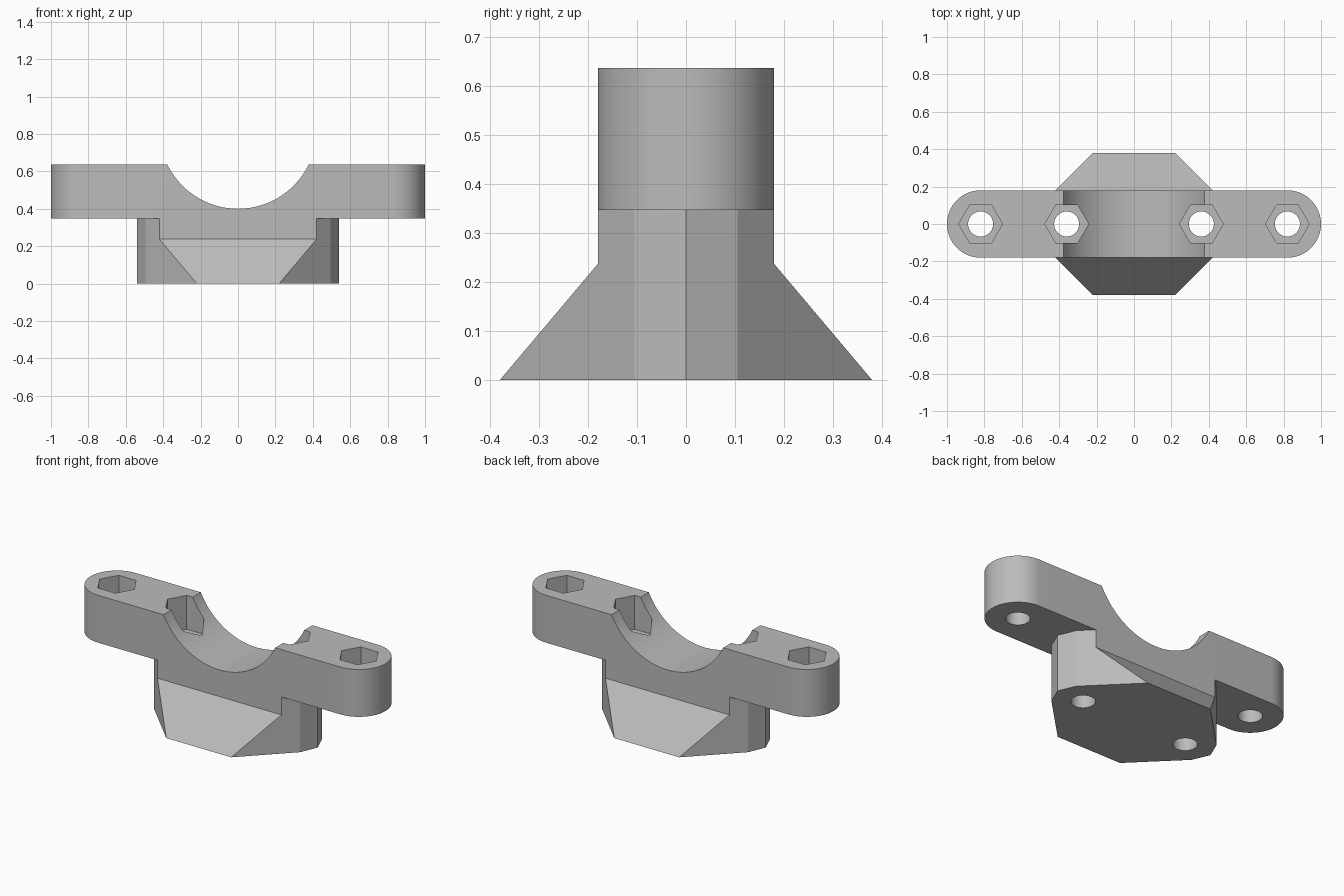
import bpy, bmesh, math

if "Cube" in bpy.data.objects:
    bpy.data.objects.remove(bpy.data.objects["Cube"], do_unlink=True)

BAR_BOTTOM, BAR_TOP = 0.347, 0.637
HALF_WIDTH = 0.18
POCKET_FLOOR = 0.43

grey = bpy.data.materials.new("plain grey")
grey.use_nodes = True
colour = (0.5, 0.5, 0.5, 1)
grey.diffuse_color = colour
grey.node_tree.nodes["Principled BSDF"].inputs["Base Color"].default_value = colour


def prism(name, outline, low, high, place):
    """Extrude a 2D outline from low to high; place maps (u, v, w) to a point."""
    bm = bmesh.new()
    face = bm.faces.new([bm.verts.new(place(u, v, low)) for u, v in outline])
    side = bmesh.ops.extrude_face_region(bm, geom=[face])["geom"]
    offset = place(0, 0, high - low)
    bmesh.ops.translate(bm, vec=offset,
                        verts=[g for g in side if isinstance(g, bmesh.types.BMVert)])
    bmesh.ops.recalc_face_normals(bm, faces=bm.faces)
    mesh = bpy.data.meshes.new(name)
    bm.to_mesh(mesh)
    bm.free()
    mesh.materials.append(grey)
    obj = bpy.data.objects.new(name, mesh)
    bpy.context.collection.objects.link(obj)
    return obj


def upright(u, v, w):
    return (u, v, w)


def along_x(u, v, w):
    return (w, u, v)


def along_y(u, v, w):
    return (u, w, v)


def arc(x, y, radius, start, end, steps):
    angles = [math.radians(start + (end - start) * i / steps) for i in range(steps + 1)]
    return [(x + radius * math.cos(a), y + radius * math.sin(a)) for a in angles]


def combine(target, tool, operation):
    """Apply a boolean and throw the tool away."""
    mod = target.modifiers.new("combine", "BOOLEAN")
    mod.operation, mod.object, mod.solver = operation, tool, "EXACT"
    bpy.context.view_layer.objects.active = target
    bpy.ops.object.modifier_apply(modifier=mod.name)
    bpy.data.objects.remove(tool, do_unlink=True)


# Foot: pointed footprint trimmed by a flared side profile
corner = [(0.22, 0.38), (0.495, 0.105)]
right = [(0.54, 0)] + [(x, y) for x, y in reversed(corner)]
left = [(-x, y) for x, y in corner] + [(-0.54, 0)]
front = [(-x, -y) for x, y in reversed(corner)] + [(x, -y) for x, y in corner]
foot = prism("foot", right + left + front, 0, 0.38, upright)
flare = [(-0.38, 0), (0.38, 0), (HALF_WIDTH, 0.237), (HALF_WIDTH, 0.5),
         (-HALF_WIDTH, 0.5), (-HALF_WIDTH, 0.237)]
combine(foot, prism("flare", flare, -1, 1, along_x), "INTERSECT")

# Clamp bar with rounded ends, joined to the foot
end_x = 1 - HALF_WIDTH
bar = prism("clamp_bracket",
            arc(end_x, 0, HALF_WIDTH, -90, 90, 32) + arc(-end_x, 0, HALF_WIDTH, 90, 270, 32),
            BAR_BOTTOM, BAR_TOP, upright)
combine(bar, foot, "UNION")

# Round saddle across the top
combine(bar, prism("saddle", arc(0, 0.82, 0.42, 0, 360, 128)[:-1], -0.6, 0.6, along_y),
        "DIFFERENCE")

# Bolt holes with hexagonal nut pockets
for x in (-end_x, -0.36, 0.36, end_x):
    combine(bar, prism("nut_pocket", arc(x, 0, 0.117, 0, 360, 6)[:-1],
                       POCKET_FLOOR, 1, upright), "DIFFERENCE")
    combine(bar, prism("bolt_hole", arc(x, 0, 0.067, 0, 360, 40)[:-1],
                       -0.2, 1, upright), "DIFFERENCE")

# Smooth the curves, keep the corners sharp
bpy.ops.object.select_all(action="DESELECT")
bar.select_set(True)
bpy.context.view_layer.objects.active = bar
bpy.ops.object.shade_smooth_by_angle(angle=math.radians(15))
